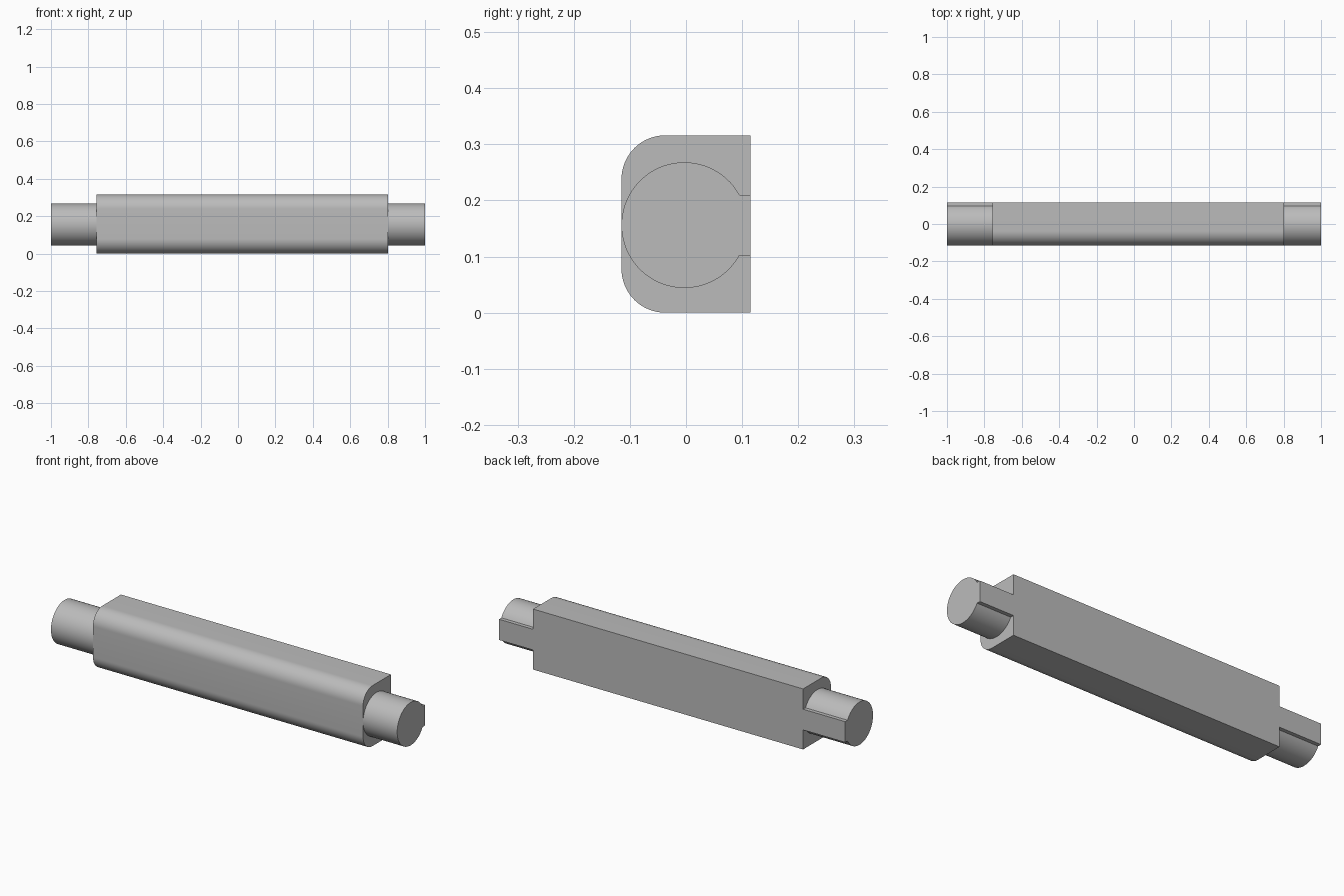
import bpy
import bmesh
from math import asin, cos, sin, pi, radians

cube = bpy.data.objects.get("Cube")
if cube:
    bpy.data.objects.remove(cube, do_unlink=True)

# Single plain grey metal
steel = bpy.data.materials.new("grey steel")
steel.use_nodes = True
grey = (0.5, 0.5, 0.5, 1)
steel.diffuse_color = grey
steel.node_tree.nodes["Principled BSDF"].inputs["Base Color"].default_value = grey

HALF_DEPTH, HEIGHT, MID = 0.115, 0.316, 0.156
BODY_START, BODY_END = -0.757, 0.803


def arc(cy, cz, radius, start, end, steps):
    """Points (y, z) along a circular arc."""
    angles = [start + (end - start) * i / steps for i in range(steps + 1)]
    return [(cy + radius * cos(a), cz + radius * sin(a)) for a in angles]


def prism(name, profile, x0, x1):
    """Extrude a closed y-z profile along x."""
    bm = bmesh.new()
    cap = bm.faces.new([bm.verts.new((x0, y, z)) for y, z in profile])
    moved = bmesh.ops.extrude_face_region(bm, geom=[cap], use_keep_orig=True)["geom"]
    bmesh.ops.translate(bm, vec=(x1 - x0, 0, 0),
                        verts=[v for v in moved if isinstance(v, bmesh.types.BMVert)])
    bmesh.ops.recalc_face_normals(bm, faces=bm.faces)
    mesh = bpy.data.meshes.new(name)
    bm.to_mesh(mesh)
    bm.free()
    mesh.materials.append(steel)
    obj = bpy.data.objects.new(name, mesh)
    bpy.context.collection.objects.link(obj)
    bpy.ops.object.select_all(action="DESELECT")
    obj.select_set(True)
    bpy.context.view_layer.objects.active = obj
    bpy.ops.object.shade_smooth_by_angle(angle=radians(25))
    return obj


# Main bar: square back, two large rounded front edges
r = 0.078
bar = [(HALF_DEPTH, 0), (HALF_DEPTH, HEIGHT)]
bar += arc(r - HALF_DEPTH, HEIGHT - r, r, pi / 2, pi, 16)
bar += arc(r - HALF_DEPTH, r, r, pi, 1.5 * pi, 16)
prism("main_bar", bar, BODY_START, BODY_END)

# End spigots: round journal with a flat key flush with the back
radius, centre_y, key_half = 0.112, -0.003, 0.054
opening = asin(key_half / radius)
spigot = arc(centre_y, MID, radius, opening, 2 * pi - opening, 64)
spigot += [(HALF_DEPTH, MID - key_half), (HALF_DEPTH, MID + key_half)]
prism("left_spigot", spigot, BODY_END, 1)
prism("right_spigot", spigot, -1, BODY_START)
